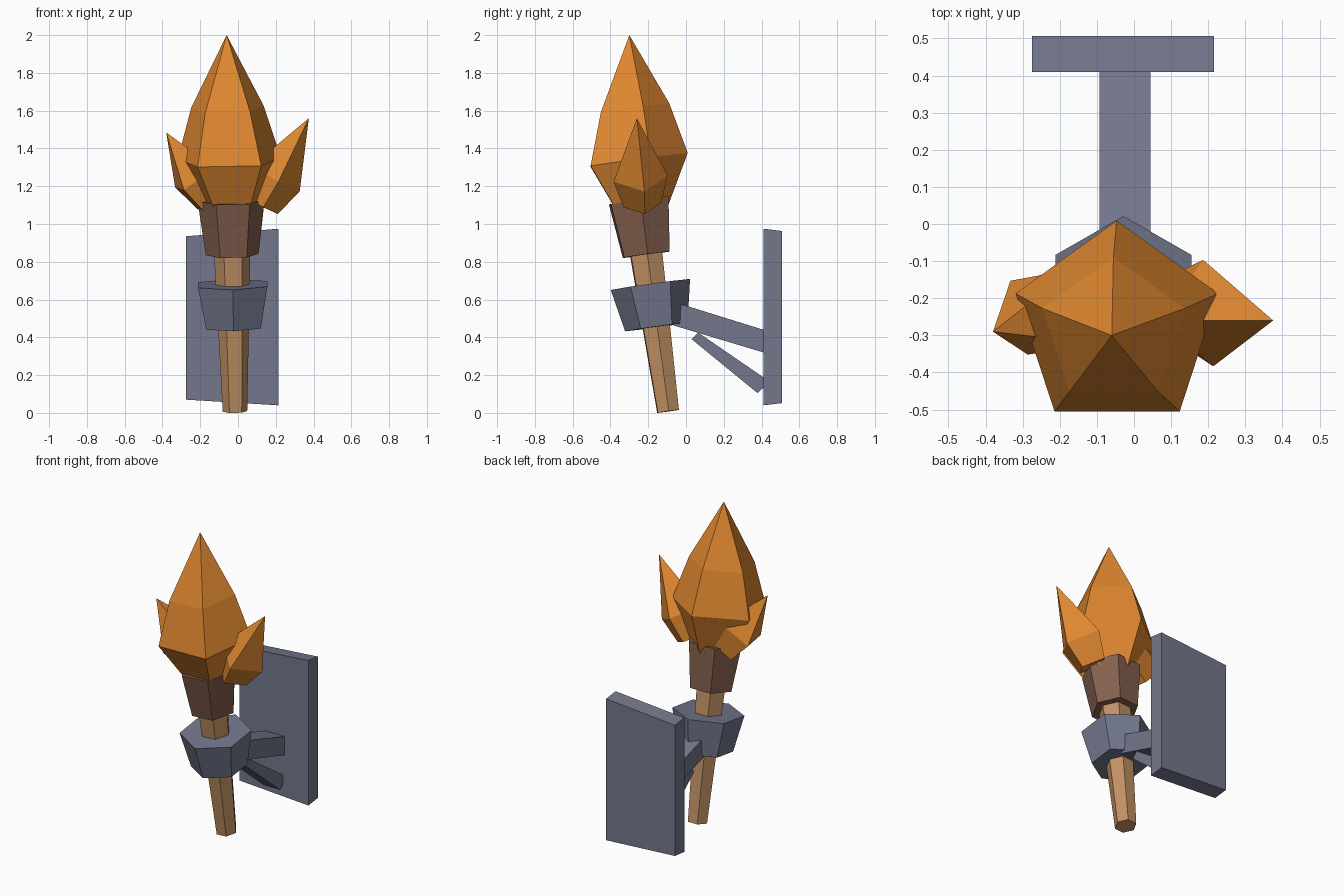
import bpy, bmesh
from math import cos, sin, tau
from mathutils import Vector

cube = bpy.data.objects.get("Cube")
if cube:
    bpy.data.objects.remove(cube, do_unlink=True)


def material(name, rgb):
    mat = bpy.data.materials.new(name)
    mat.use_nodes = True
    mat.diffuse_color = (*rgb, 1)
    mat.node_tree.nodes["Principled BSDF"].inputs["Base Color"].default_value = (*rgb, 1)
    return mat


iron = material("blue grey iron", (0.17, 0.185, 0.265))
wood = material("light wood", (0.54, 0.285, 0.13))
bark = material("dark brown wood", (0.23, 0.115, 0.075))
fire = material("orange flame", (0.74, 0.245, 0.03))


def loft(name, rings, mat):
    """Skin closed rings of points; a ring of one point becomes a tip."""
    bm = bmesh.new()
    loops = [[bm.verts.new(p) for p in ring] for ring in rings]
    for a, b in zip(loops, loops[1:]):
        n = len(a)
        for i in range(n):
            j = (i + 1) % n
            if len(b) == 1:
                bm.faces.new((a[i], a[j], b[0]))
            else:
                bm.faces.new((a[i], a[j], b[j], b[i]))
    for loop in (loops[0], loops[-1]):
        if len(loop) > 2:
            bm.faces.new(loop)
    bmesh.ops.recalc_face_normals(bm, faces=bm.faces)
    mesh = bpy.data.meshes.new(name)
    bm.to_mesh(mesh)
    bm.free()
    mesh.materials.append(mat)
    obj = bpy.data.objects.new(name, mesh)
    bpy.context.collection.objects.link(obj)
    return obj


def spindle(name, stations, sides, axis, toward, mat):
    """Faceted solid; stations are (centre, radius), first corner points toward."""
    axis = Vector(axis).normalized()
    u = Vector(toward)
    u = (u - axis * u.dot(axis)).normalized()
    v = axis.cross(u)
    rings = []
    for centre, r in stations:
        c = Vector(centre)
        if r == 0:
            rings.append([c])
        else:
            angles = [tau * i / sides for i in range(sides)]
            rings.append([c + r * (cos(a) * u + sin(a) * v) for a in angles])
    return loft(name, rings, mat)


# Leaning shaft that the handle, collar and cup share
foot = Vector((-0.016, -0.095, 0.008))
lean = Vector((-0.018, -0.139, 1))


def on_shaft(z):
    return foot + lean * (z - foot.z)


def shaft_part(name, z0, r0, z1, r1, toward, mat):
    spindle(name, [(on_shaft(z0), r0), (on_shaft(z1), r1)], 6, lean, toward, mat)


shaft_part("handle", 0.008, 0.065, 0.95, 0.1, (1, 0.06, 0), wood)
shaft_part("collar", 0.455, 0.167, 0.68, 0.212, (0, 1, 0), iron)
shaft_part("cup", 0.838, 0.14, 1.125, 0.178, (1, 0.06, 0), bark)

# Main flame
spindle("main_flame", [((-0.03, -0.24, 1.06), 0.14), ((-0.046, -0.275, 1.337), 0.287),
                       ((-0.055, -0.289, 1.612), 0.202), ((-0.06, -0.3, 2.0), 0)],
        5, lean, (0, 1, 0), fire)


# Side flames: four-sided buds pointing outward
def bud(name, centre, tip, toward):
    c, t = Vector(centre), Vector(tip)
    axis = (t - c).normalized()
    spindle(name, [(c - axis * 0.16, 0.1), (c, 0.145), (t, 0)], 4, axis, toward, fire)


bud("left_flame", (0.2, -0.24, 1.24), (0.375, -0.26, 1.56), (0.125, 0.02, -0.07))
bud("right_flame", (-0.226, -0.237, 1.245), (-0.38, -0.29, 1.485), (-0.1, 0.097, -0.08))

# Wall plate, slightly uneven
front = [(-0.275, 0.07), (-0.275, 0.935), (0.215, 0.975), (0.215, 0.04)]
loft("wall_plate", [[(x, 0.41, z) for x, z in front],
                    [(x, 0.507, 0.505 + (z - 0.505) * 0.975) for x, z in front]], iron)


# Bracket beams: side profiles extruded across x
def beam(name, profile, x0, x1):
    loft(name, [[(x, y, z) for y, z in profile] for x in (x0, x1)], iron)


beam("bracket_arm", [(-0.09, 0.47), (-0.04, 0.58), (0.42, 0.437), (0.42, 0.317)], -0.093, 0.045)
beam("bracket_strut", [(0.03, 0.39), (0.065, 0.425), (0.412, 0.187), (0.412, 0.135),
                       (0.378, 0.105)], -0.08, 0.035)
